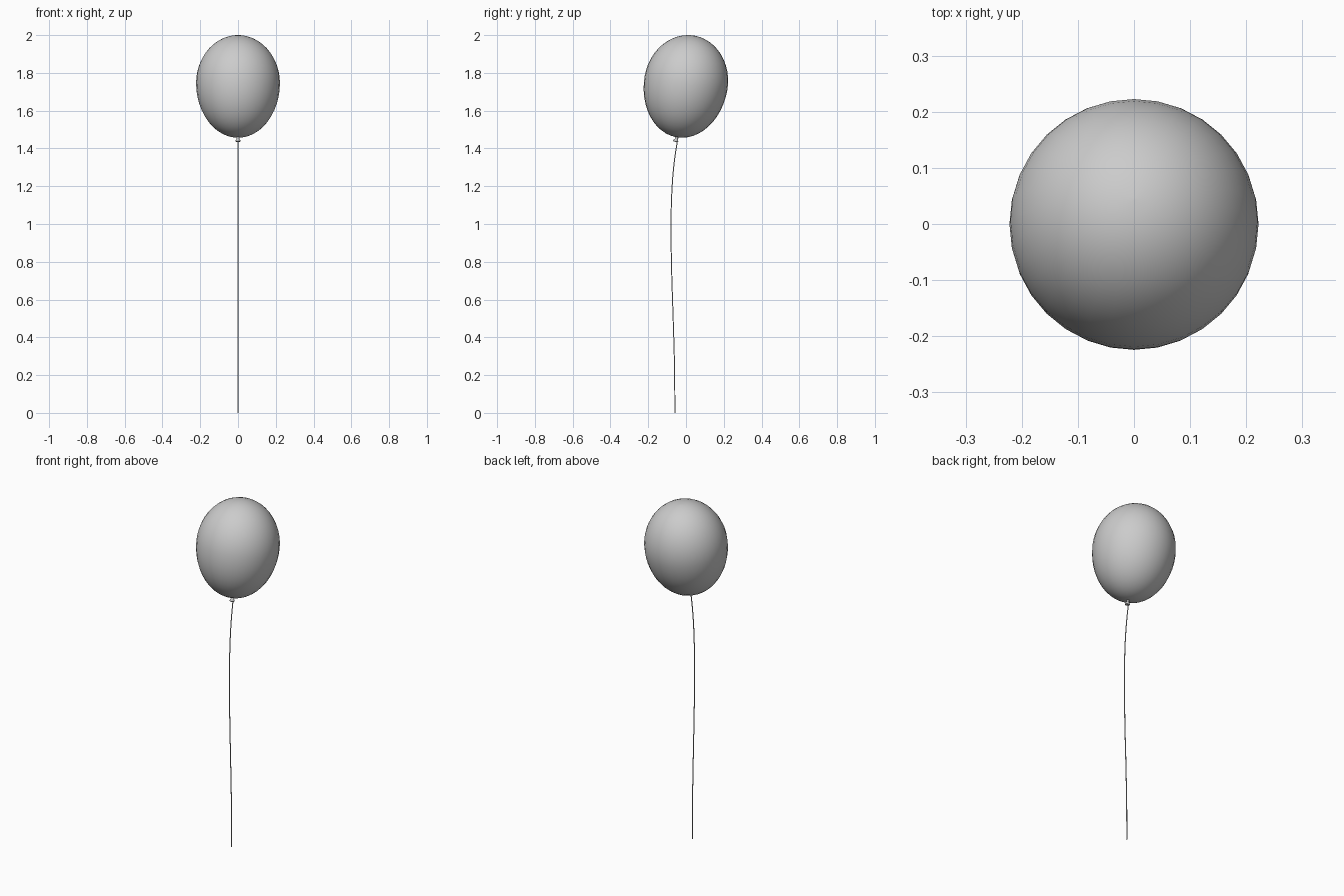
import bpy
from math import radians, sin, cos, pi
from mathutils import Matrix

if "Cube" in bpy.data.objects:
    bpy.data.objects.remove(bpy.data.objects["Cube"])

TILT = Matrix.Translation((0, 0, 1.746)) @ Matrix.Rotation(radians(-10), 4, 'X')


def lathe(name, profile, sides=32):
    """Revolve (radius, height) points around the tilted balloon axis."""
    verts, faces = [], []
    for r, z in profile:
        for i in range(sides):
            a = 2 * pi * i / sides
            verts.append((r * cos(a), r * sin(a), z))
    for k in range(len(profile) - 1):
        for i in range(sides):
            j = (i + 1) % sides
            faces.append((k * sides + i, k * sides + j,
                          (k + 1) * sides + j, (k + 1) * sides + i))
    faces.append(tuple(reversed(range(sides))))
    faces.append(tuple(range((len(profile) - 1) * sides, len(profile) * sides)))
    mesh = bpy.data.meshes.new(name)
    mesh.from_pydata(verts, [], faces)
    mesh.shade_smooth()
    obj = bpy.data.objects.new(name, mesh)
    obj.matrix_world = TILT
    bpy.context.collection.objects.link(obj)
    return obj


# Balloon: egg with a shorter dome above and a longer taper below
egg = []
for k in range(25):
    t = -pi / 2 + pi * k / 24
    height = 0.291 if t < 0 else 0.255
    egg.append((max(0.222 * cos(t), 0.002), height * sin(t)))
lathe("balloon", egg)

# Knot: pinched neck flaring into a rolled lip
lathe("knot", [(0.004, -0.309), (0.011, -0.316), (0.014, -0.312),
               (0.012, -0.306), (0.007, -0.300), (0.009, -0.286)], 16)

# String: thin tube hanging in a gentle curve
curve = bpy.data.curves.new("string", 'CURVE')
curve.dimensions = '3D'
curve.bevel_depth = 0.003
curve.bevel_resolution = 1
curve.resolution_u = 6
curve.use_fill_caps = True
path = [(-0.042, 1.462), (-0.062, 1.33), (-0.075, 1.17), (-0.079, 0.98),
        (-0.076, 0.75), (-0.068, 0.5), (-0.061, 0.25), (-0.059, 0.0)]
spline = curve.splines.new('BEZIER')
spline.bezier_points.add(len(path) - 1)
for p, (y, z) in zip(spline.bezier_points, path):
    p.co = (0, y, z)
    p.handle_left_type = p.handle_right_type = 'AUTO'
string = bpy.data.objects.new("string", curve)
bpy.context.collection.objects.link(string)
